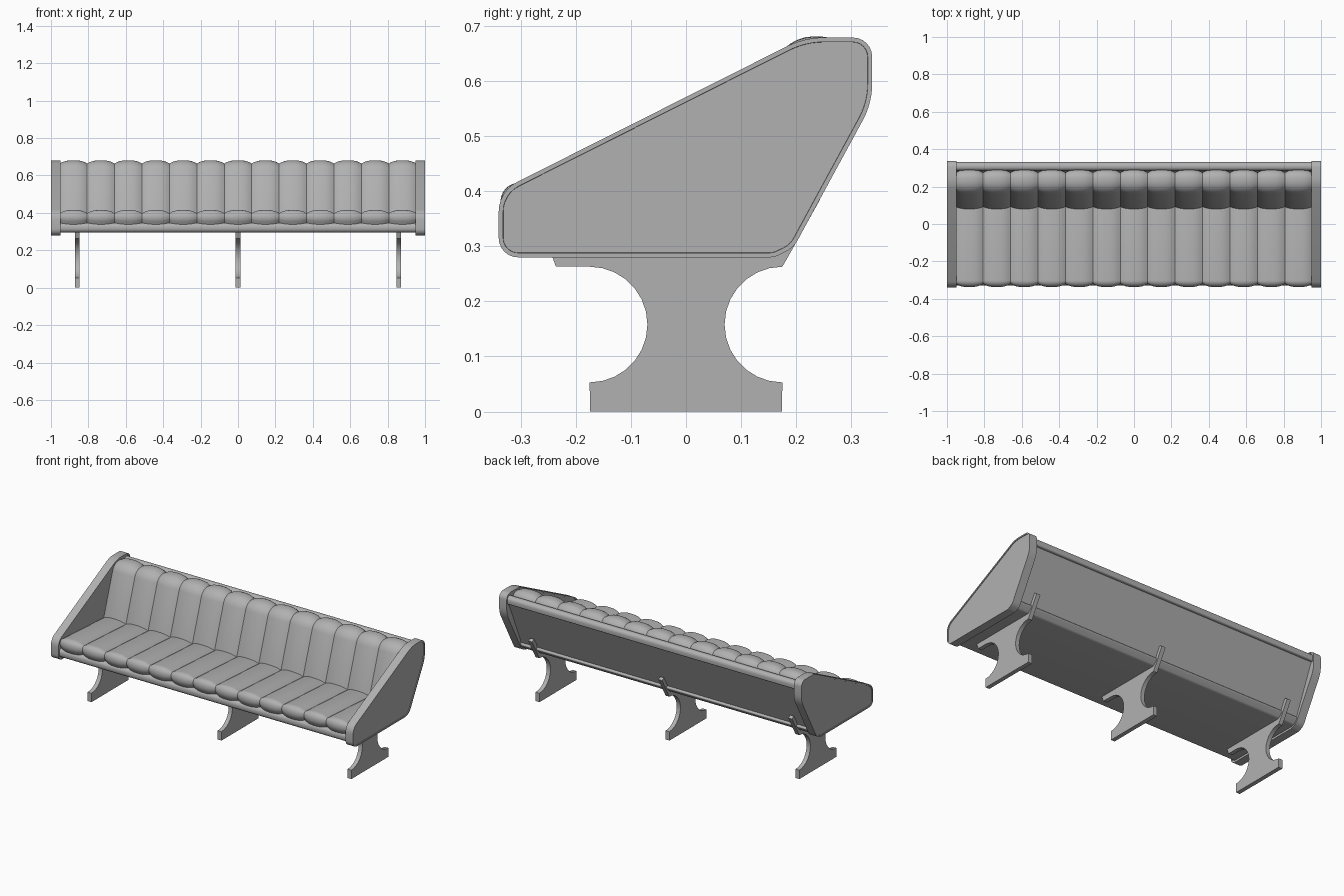
import bpy, bmesh, math
from mathutils import Vector

if "Cube" in bpy.data.objects:
    bpy.data.objects.remove(bpy.data.objects["Cube"])

grey = bpy.data.materials.new("mid_grey")
grey.diffuse_color = (.44, .44, .44, 1)
grey.use_nodes = True
grey.node_tree.nodes["Principled BSDF"].inputs["Base Color"].default_value = grey.diffuse_color


def fillet(pts, n=6):
    """Closed (y, z, radius) outline -> list of 2D points with rounded corners."""
    out = []
    for i, (y, z, r) in enumerate(pts):
        p = Vector((y, z))
        a = Vector(pts[i - 1][:2]) - p
        b = Vector(pts[(i + 1) % len(pts)][:2]) - p
        if r <= 0:
            out.append(p)
            continue
        half = a.angle(b) / 2
        d = min(r / math.tan(half), a.length * .49, b.length * .49)
        r = d * math.tan(half)
        c = p + (a.normalized() + b.normalized()).normalized() * (r / math.sin(half))
        s, e = p + a.normalized() * d - c, p + b.normalized() * d - c
        sweep = s.angle_signed(e)
        a0 = math.atan2(s.y, s.x)
        for k in range(n + 1):
            t = a0 - sweep * k / n
            out.append(c + Vector((math.cos(t), math.sin(t))) * r)
    return out


def finish(bm, name, angle=30):
    bmesh.ops.recalc_face_normals(bm, faces=bm.faces)
    me = bpy.data.meshes.new(name)
    bm.to_mesh(me)
    bm.free()
    me.materials.append(grey)
    ob = bpy.data.objects.new(name, me)
    bpy.context.collection.objects.link(ob)
    bpy.ops.object.select_all(action='DESELECT')
    ob.select_set(True)
    bpy.context.view_layer.objects.active = ob
    bpy.ops.object.shade_smooth_by_angle(angle=math.radians(angle))
    return ob


def loft(sections):
    """Join (x, outline) rings along x and cap both ends."""
    bm = bmesh.new()
    rings = [[bm.verts.new((x, p[0], p[1])) for p in o] for x, o in sections]
    for a, b in zip(rings, rings[1:]):
        for i in range(len(a)):
            bm.faces.new((a[i - 1], a[i], b[i], b[i - 1]))
    caps = [bm.faces.new(rings[0]), bm.faces.new(rings[-1])]
    bmesh.ops.recalc_face_normals(bm, faces=bm.faces)
    return bm, caps


def channels(name, outline, count=13, half=.953, bulge=.017, seg=10):
    """Row of padded channels: the outline swells between the seams."""
    n = len(outline)
    normals = []
    for i in range(n):
        t = (outline[(i + 1) % n] - outline[i - 1]).normalized()
        normals.append(Vector((-t.y, t.x)))      # outlines run clockwise
    sections = []
    for k in range(count * seg + 1):
        u = 2 * (k % seg) / seg - 1
        h = bulge * (1 - abs(u) ** 2.7)
        x = -half + 2 * half * k / (count * seg)
        sections.append((x, [p + m * h for p, m in zip(outline, normals)]))
    bm, _ = loft(sections)
    return finish(bm, name, 35)


# End panels with a thin raised rim
panel = fillet([(-.34, .28, .035), (-.34, .40, .06), (.215, .679, .15), (.338, .679, .035),
                (.338, .56, .14), (.195, .297, .05), (.16, .28, .04)])
for side, name in ((-1, "left_end_panel"), (1, "right_end_panel")):
    bm, caps = loft([(side * .95, panel), (side * 1.0, panel)])
    for f in caps:
        bmesh.ops.inset_region(bm, faces=[f], thickness=.008, use_even_offset=True)
        bmesh.ops.inset_region(bm, faces=[f], thickness=.0004, depth=-.004,
                               use_even_offset=True)
    finish(bm, name)

# Bench shell: seat board with rolled edges and flat back board with rolled top
shell = fillet([(-.328, .295, .022), (-.328, .346, .022), (.14, .346, 0), (.284, .62, .02),
                (.286, .66, .021), (.331, .66, .021), (.331, .616, .02), (.314, .616, 0),
                (.194, .336, 0), (.205, .326, .008), (.175, .295, .02)])
bm, _ = loft([(-.96, shell), (.96, shell)])
finish(bm, "bench_shell")

# Padded seat and back
channels("seat_padding", fillet([(-.298, .33, .005), (-.322, .372, .03), (-.316, .399, .03),
                                 (.10, .375, .01), (.13, .33, .01)]))
channels("back_padding", fillet([(.082, .345, .01), (.19, .664, .06), (.275, .664, .035),
                                 (.275, .60, .01), (.14, .34, .01)]))

# Pedestal legs with scooped sides and a short bracket up the back
arc = [(.175 - .105 * math.sin(math.pi * k / 14), .158 - .105 * math.cos(math.pi * k / 14))
       for k in range(15)]
leg = [(-.174, 0), (.174, 0)] + arc
leg += [(.195, .298), (.244, .386), (.226, .396), (.18, .32), (.16, .30),
        (-.25, .30), (-.236, .263)]
leg += [(-y, z) for y, z in reversed(arc)]
for x, name in ((-.86, "left_leg"), (0, "middle_leg"), (.86, "right_leg")):
    bm, _ = loft([(x - .0125, leg), (x + .0125, leg)])
    finish(bm, name)
